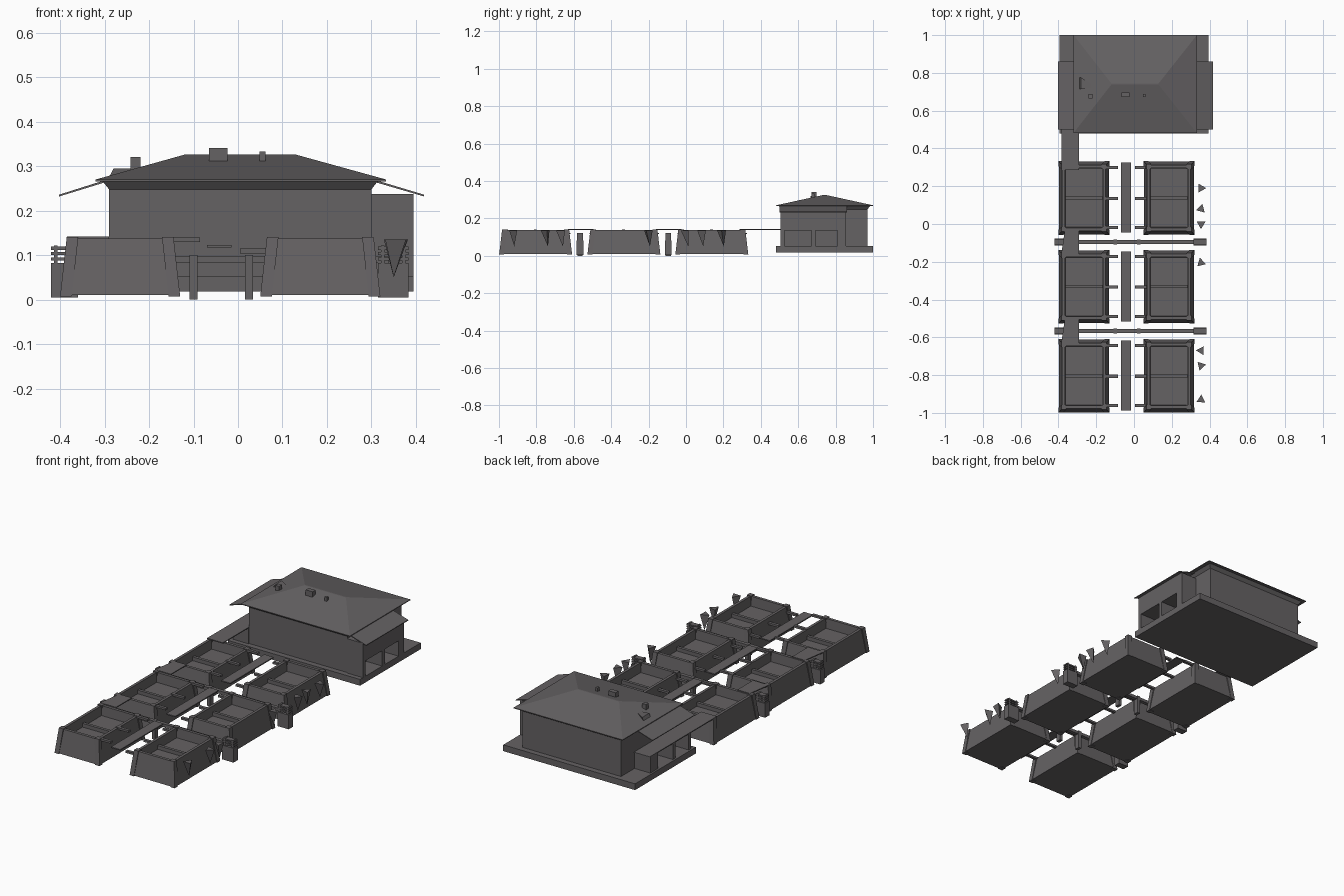
import bpy, bmesh, math

mat = bpy.data.materials.new("dark warm grey")
mat.diffuse_color = (0.13, 0.122, 0.126, 1)


def mesh(name, verts, faces):
    me = bpy.data.meshes.new(name)
    bm = bmesh.new()
    vs = [bm.verts.new(v) for v in verts]
    for f in faces:
        bm.faces.new([vs[i] for i in f])
    bmesh.ops.recalc_face_normals(bm, faces=bm.faces)
    bm.to_mesh(me)
    bm.free()
    me.materials.append(mat)
    ob = bpy.data.objects.new(name, me)
    bpy.context.collection.objects.link(ob)
    return ob


def rect(x0, x1, y0, y1, z):
    return [(x0, y0, z), (x1, y0, z), (x1, y1, z), (x0, y1, z)]


def loft(name, loops):
    """Closed skin through a stack of four-cornered loops."""
    verts = [v for l in loops for v in l]
    faces = [(3, 2, 1, 0)]
    for k in range(len(loops) - 1):
        a, b = 4 * k, 4 * k + 4
        faces += [(a + i, a + (i + 1) % 4, b + (i + 1) % 4, b + i) for i in range(4)]
    n = len(verts) - 4
    faces.append((n, n + 1, n + 2, n + 3))
    return mesh(name, verts, faces)


def box(name, x0, x1, y0, y1, z0, z1):
    return loft(name, [rect(x0, x1, y0, y1, z0), rect(x0, x1, y0, y1, z1)])


# House plinth, walls and frieze
box("house_plinth", -0.395, 0.395, 0.48, 1.0, 0.018, 0.052)
box("house_walls", -0.29, 0.30, 0.51, 0.97, 0.052, 0.25)
loft("wall_frieze", [rect(-0.29, 0.30, 0.51, 0.97, 0.248),
                     rect(-0.305, 0.315, 0.495, 0.985, 0.267)])

# Hipped roof
loft("hip_roof", [rect(-0.32, 0.333, 0.482, 1.0, 0.266),
                  rect(-0.32, 0.333, 0.482, 1.0, 0.270),
                  rect(-0.12, 0.13, 0.738, 0.744, 0.326)])

# Sloping side awnings
for name, xi, xo in (("left_awning", -0.285, -0.402), ("right_awning", 0.295, 0.418)):
    loft(name, [[(xi, 0.50, 0.268), (xo, 0.50, 0.232), (xo, 0.86, 0.232), (xi, 0.86, 0.268)],
                [(xi, 0.50, 0.273), (xo, 0.50, 0.236), (xo, 0.86, 0.236), (xi, 0.86, 0.273)]])

# Right side porch with upper wall and open bays
box("porch_upper_wall", 0.30, 0.395, 0.505, 0.855, 0.135, 0.238)
for y in (0.505, 0.67, 0.81):
    box("right_porch_pier", 0.30, 0.395, y, y + (0.045 if y > 0.8 else 0.022), 0.052, 0.136)

# Left side porch under the deck
box("left_porch_block", -0.385, -0.29, 0.79, 0.855, 0.052, 0.137)
for y in (0.505, 0.64):
    box("left_porch_pier", -0.385, -0.29, y, y + 0.022, 0.052, 0.137)

# Chimneys, vent and roof dormer
box("small_chimney", -0.242, -0.219, 0.665, 0.688, 0.27, 0.321)
box("main_chimney", -0.065, -0.024, 0.672, 0.697, 0.29, 0.341)
box("roof_vent", 0.048, 0.062, 0.672, 0.688, 0.30, 0.333)
mesh("roof_wedge", [(-0.29, 0.775, 0.275), (-0.29, 0.715, 0.275), (-0.20, 0.725, 0.295),
                    (-0.28, 0.775, 0.295), (-0.28, 0.715, 0.295)],
     [(0, 2, 1), (0, 3, 2), (1, 2, 4), (3, 4, 2), (0, 1, 4, 3)])

# Raised deck and its links between the tanks
box("raised_deck", -0.385, -0.29, 0.285, 0.86, 0.137, 0.142)
for y in (-0.095, -0.565):
    loft("deck_link", [[(-0.385, y - 0.065, z), (-0.29, y - 0.065, z),
                        (-0.29, y + 0.07, z), (-0.365, y + 0.07, z)] for z in (0.137, 0.142)])

# Six tapered open tanks with corner posts and beams
for yc in (0.138, -0.332, -0.804):
    for xc, side in ((-0.265, 1), (0.185, -1)):
        def ring(hx, hy, z):
            return rect(xc - hx, xc + hx, yc - hy, yc + hy, z)
        loft("tank", [ring(0.132, 0.193, 0.01), ring(0.115, 0.174, 0.137),
                      ring(0.100, 0.158, 0.137), ring(0.098, 0.155, 0.085)])
        for sx in (-1, 1):
            for sy in (-1, 1):
                loft("tank_corner_post",
                     [rect(xc + sx * hx - 0.013, xc + sx * hx + 0.013,
                           yc + sy * hy - 0.013, yc + sy * hy + 0.013, z)
                      for hx, hy, z in ((0.122, 0.182, 0.007), (0.107, 0.166, 0.141))])
        box("tank_cross_beam", xc - 0.11, xc + 0.11, yc - 0.008, yc + 0.008, 0.085, 0.105)
        # Spouts reaching toward the central trough
        z = 0.133 if side > 0 else 0.108
        xa, xb = sorted((xc + side * 0.10, xc + side * 0.18))
        for dy in (-0.157, -0.002, 0.160):
            box("spout", xa, xb, yc + dy - 0.008, yc + dy + 0.008, z - 0.004, z + 0.007)
    box("central_trough", -0.07, -0.015, yc - 0.183, yc + 0.187, 0.117, 0.123)

# Divider fences between tank rows
for y in (-0.095, -0.567):
    box("fence_beam", -0.39, 0.34, y - 0.010, y + 0.010, 0.082, 0.098)
    for x in (-0.10, 0.025):
        box("fence_post", x - 0.009, x + 0.009, y - 0.014, y + 0.014, 0.0, 0.10)
    for x0, x1 in ((-0.42, -0.36), (0.315, 0.383)):
        box("fence_end_block", x0, x1, y - 0.018, y + 0.018, 0.005, 0.082)
        for z in (0.088, 0.100, 0.112):
            box("end_rail", x0, x1, y - 0.014, y + 0.014, z, z + 0.007)
        for x in (x0 + 0.01, x1 - 0.01):
            box("end_rail_post", x - 0.004, x + 0.004, y - 0.015, y + 0.015, 0.08, 0.122)

# Downward pointing wedges along the right side
for i, y in enumerate((0.19, 0.08, 0.0, -0.205, -0.67, -0.75, -0.93)):
    a = i * 1.3
    top = [(0.355 + 0.027 * math.cos(a + k * math.tau / 3),
            y + 0.027 * math.sin(a + k * math.tau / 3), 0.135) for k in range(3)]
    mesh("side_wedge", top + [(0.35, y + 0.012, 0.05)],
         [(0, 1, 2), (0, 1, 3), (1, 2, 3), (2, 0, 3)])
